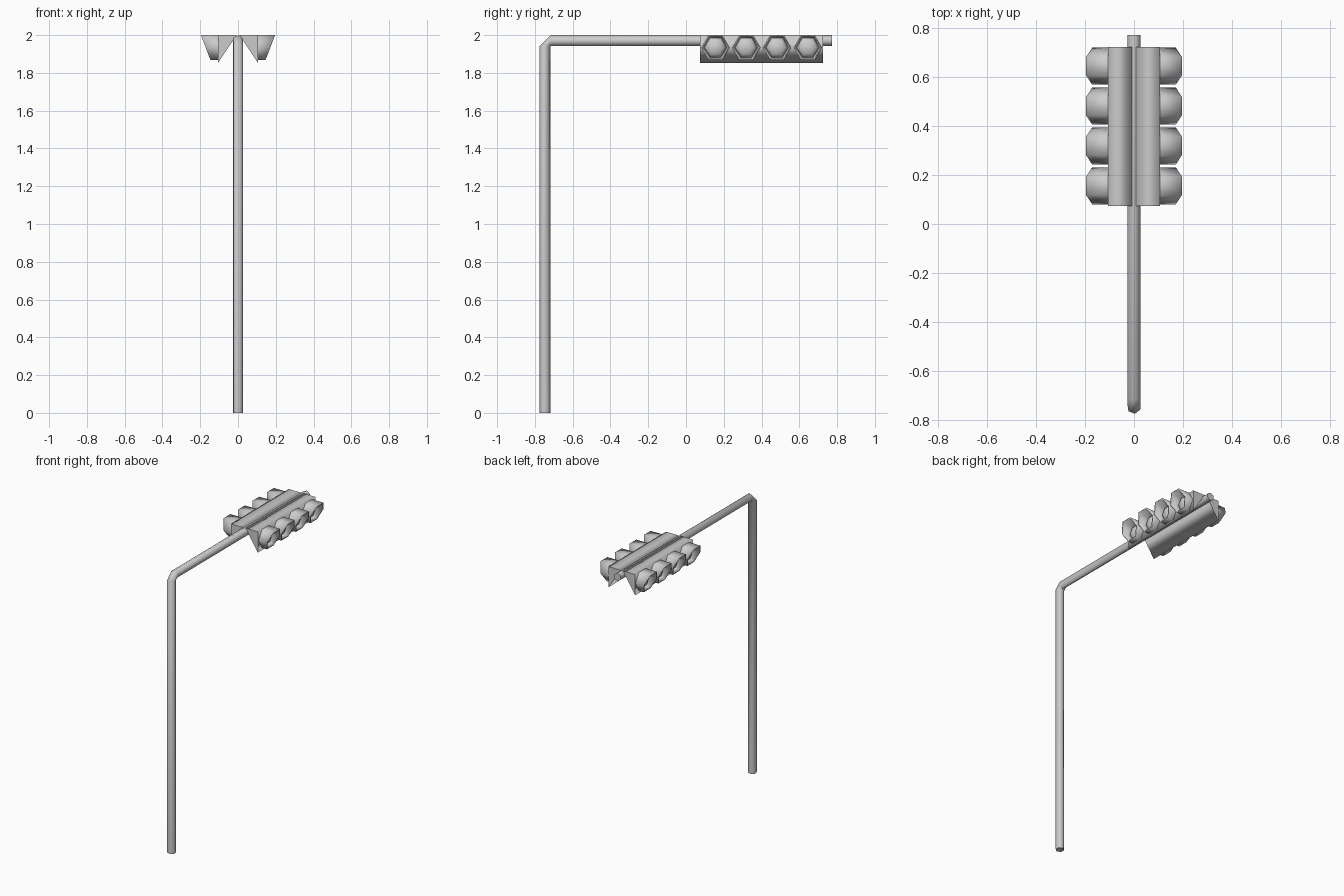
import bpy
from math import cos, sin, pi, radians

cube = bpy.data.objects.get("Cube")
if cube:
    bpy.data.objects.remove(cube, do_unlink=True)

grey = bpy.data.materials.new("metal grey")
grey.use_nodes = True
grey.diffuse_color = (0.6, 0.6, 0.6, 1)
grey.node_tree.nodes["Principled BSDF"].inputs["Base Color"].default_value = (0.6, 0.6, 0.6, 1)


def loft(name, rings, start_cap=True, end_cap=True):
    """Skin equal-sized rings of points; smooth sides, flat caps."""
    n = len(rings[0])
    verts = [p for ring in rings for p in ring]
    faces = [(r * n + i, r * n + (i + 1) % n, (r + 1) * n + (i + 1) % n, (r + 1) * n + i)
             for r in range(len(rings) - 1) for i in range(n)]
    sides = len(faces)
    if start_cap:
        faces.append(tuple(reversed(range(n))))
    if end_cap:
        faces.append(tuple(range(len(verts) - n, len(verts))))
    mesh = bpy.data.meshes.new(name)
    mesh.from_pydata(verts, [], faces)
    for poly in mesh.polygons:
        poly.use_smooth = poly.index < sides
    mesh.materials.append(grey)
    obj = bpy.data.objects.new(name, mesh)
    bpy.context.collection.objects.link(obj)
    return obj


def hexagon(radius, turn=0):
    return [(radius * cos(a), radius * sin(a))
            for a in (radians(turn) + i * pi / 3 for i in range(6))]


# Bent hexagonal pole: upright shaft, one mitred elbow, long arm
section = hexagon(0.029, 38)
POLE_Y, ARM_Z, BEND = -0.747, 1.971, 0.029
rings = [[(x, POLE_Y + v, z) for x, v in section] for z in (0, ARM_Z - BEND)]
rings += [[(x, y, ARM_Z - v) for x, v in section] for y in (POLE_Y + BEND, 0.772)]
loft("bent_pole", rings)

LAMP_Z, BACK = 1.934, 0.106
lamp_ys = [0.156 + 0.163 * i for i in range(4)]


def lamp_ring(side, y, radius, depth, slope=0):
    """Hexagon facing sideways, leaning out towards its top by slope."""
    ring = [(side * (BACK + depth + slope * v), y + u, LAMP_Z + v)
            for u, v in hexagon(radius)]
    return ring if side > 0 else ring[::-1]


for side, label in ((1, "left"), (-1, "right")):
    # Wedge-shaped housing along the arm
    profile = [(0.008, 2.0), (BACK, 1.852), (BACK, 2.0)]
    if side < 0:
        profile.reverse()
    loft(label + "_housing",
         [[(side * x, y, z) for x, z in profile] for y in (0.724, 0.073)])

    for i, y in enumerate(lamp_ys, 1):
        # Open visor with slanted mouth and tapering inside
        loft(f"{label}_visor_{i}", [
            lamp_ring(side, y, 0.0755, -0.001),
            lamp_ring(side, y, 0.0755, 0.065, 0.38),
            lamp_ring(side, y, 0.068, 0.065, 0.38),
            lamp_ring(side, y, 0.060, 0.002)], False, False)
        # Domed lens
        loft(f"{label}_lens_{i}", [
            lamp_ring(side, y, 0.058 * cos(a), 0.001 + 0.032 * sin(a))
            for a in (k * pi / 8.4 for k in range(5))], False)
